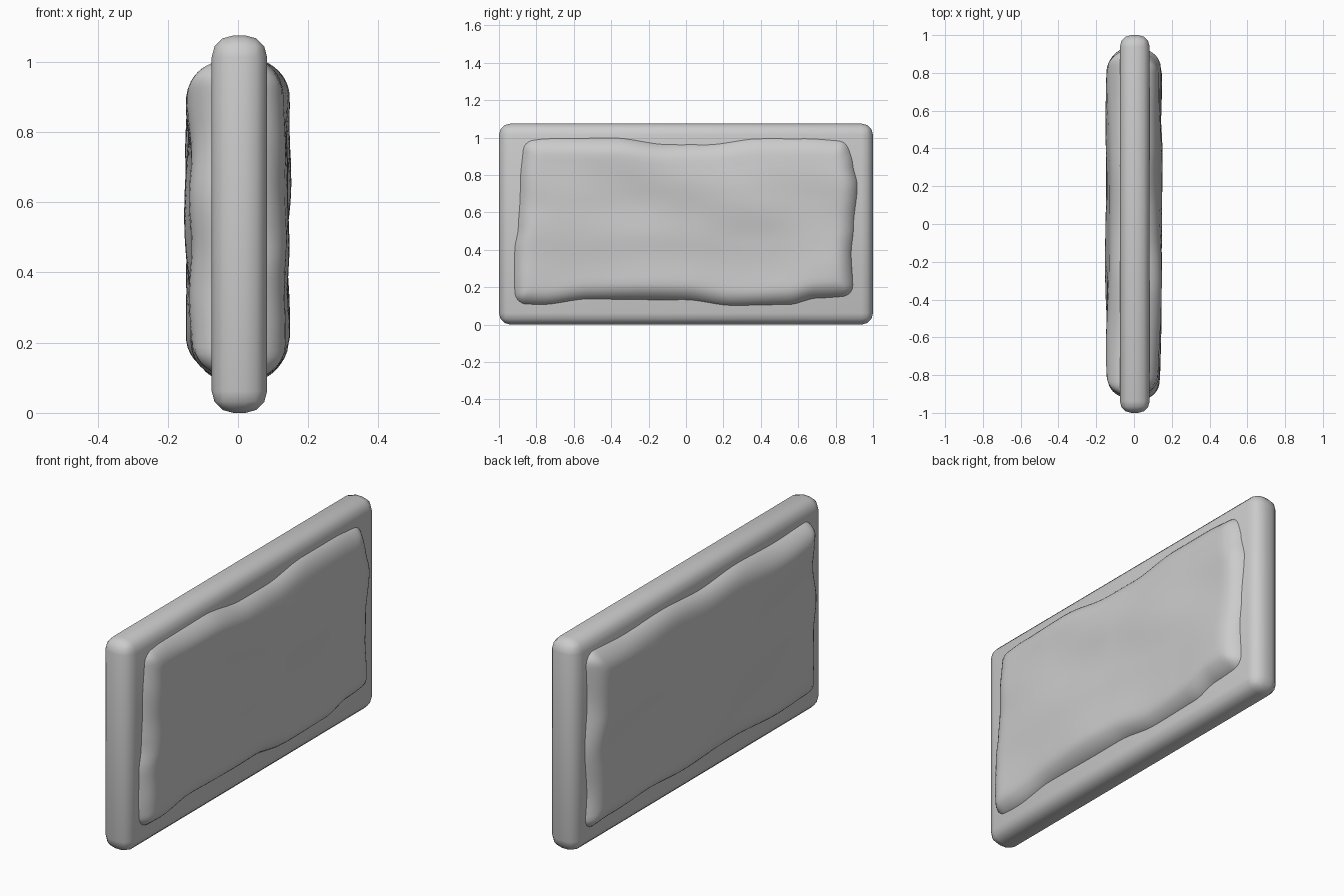
import bpy, math
from mathutils import Vector, noise

if "Cube" in bpy.data.objects:
    bpy.data.objects.remove(bpy.data.objects["Cube"])

# frame slab with rounded edges
bpy.ops.mesh.primitive_cube_add(size=1, location=(0.004, 0, 0.5375))
frame = bpy.context.object
frame.name = "slab_frame"
frame.scale = (0.158, 2, 1.075)
bpy.ops.object.transform_apply(location=False, rotation=False, scale=True)
bev = frame.modifiers.new("round", 'BEVEL')
bev.width = 0.062
bev.segments = 3
bpy.ops.object.shade_smooth()


def curve(points, t):
    """Smooth interpolation through (position, value) pairs."""
    if t <= points[0][0]:
        return points[0][1]
    for (a, va), (b, vb) in zip(points, points[1:]):
        if t <= b:
            k = (t - a) / (b - a)
            k = k * k * (3 - 2 * k)
            return va + (vb - va) * k
    return points[-1][1]


def params(length):
    """Grid positions 0..1, dense near both ends."""
    near = [0, .004, .01, .016, .024, .034, .046, .06, .078, .1]
    n = int((length - .2) / .03)
    mid = [.1 + (length - .2) * i / n for i in range(1, n)]
    return [p / length for p in near + mid + [length - p for p in reversed(near)]]


def stone_panel(name, side, low_y, high_y, low_z, high_z, rise):
    R, corner, base = 0.105, 0.07, 0.03
    us, vs = params(1.82), params(0.89)
    verts, faces = [], []
    for u in us:
        for v in vs:
            y0, z0 = -0.9 + 1.8 * u, 0.11 + 0.88 * v
            ya, yb = curve(low_y, z0) - .011, curve(high_y, z0) + .011
            za, zb = curve(low_z, y0) - .011, curve(high_z, y0) + .011
            y, z = ya + (yb - ya) * u, za + (zb - za) * v
            dy, dz = min(y - ya, yb - y), min(z - za, zb - z)
            # distance inwards from the rounded outline
            if dy < corner and dz < corner:
                d = corner - math.hypot(corner - dy, corner - dz)
            else:
                d = min(dy, dz)
            k = min(max(d / R, 0), 1)
            bump = noise.noise(Vector((y * 2.2 + side * 5, z * 4.5, 1.7)))
            crown = math.sin(math.pi * u) * math.sin(math.pi * v)
            top = rise - base + 0.018 * bump + 0.012 * crown
            x = base + top * math.sqrt(1 - (1 - k) ** 2)
            verts.append((side * x, y, z))
    m = len(vs)
    for i in range(len(us) - 1):
        for j in range(m - 1):
            q = [i * m + j, (i + 1) * m + j, (i + 1) * m + j + 1, i * m + j + 1]
            faces.append(q if side > 0 else q[::-1])
    mesh = bpy.data.meshes.new(name)
    mesh.from_pydata(verts, [], faces)
    mesh.shade_smooth()
    bpy.context.collection.objects.link(bpy.data.objects.new(name, mesh))


# worn stone panel on the right face
stone_panel("right_stone_panel", 1,
            [(.12, -.915), (.25, -.92), (.4, -.92), (.52, -.9), (.75, -.89), (.97, -.875)],
            [(.15, .895), (.35, .885), (.5, .9), (.73, .917), (.85, .895), (.95, .875)],
            [(-.9, .11), (-.75, .105), (-.5, .135), (0, .13), (.25, .1), (.55, .105), (.7, .14), (.9, .15)],
            [(-.87, .99), (-.75, 1), (-.4, 1), (-.1, .965), (.1, .967), (.4, 1), (.65, 1), (.9, .985)],
            0.134)

# worn stone panel on the left face
stone_panel("left_stone_panel", -1,
            [(.12, -.9), (.35, -.89), (.6, -.91), (.8, -.89), (.97, -.9)],
            [(.12, .92), (.3, .905), (.5, .92), (.75, .9), (.97, .91)],
            [(-.9, .12), (-.6, .11), (-.3, .125), (.1, .115), (.4, .13), (.7, .11), (.9, .1)],
            [(-.9, .995), (-.6, .985), (-.3, .995), (0, .975), (.3, .99), (.6, .98), (.9, .995)],
            0.134)
